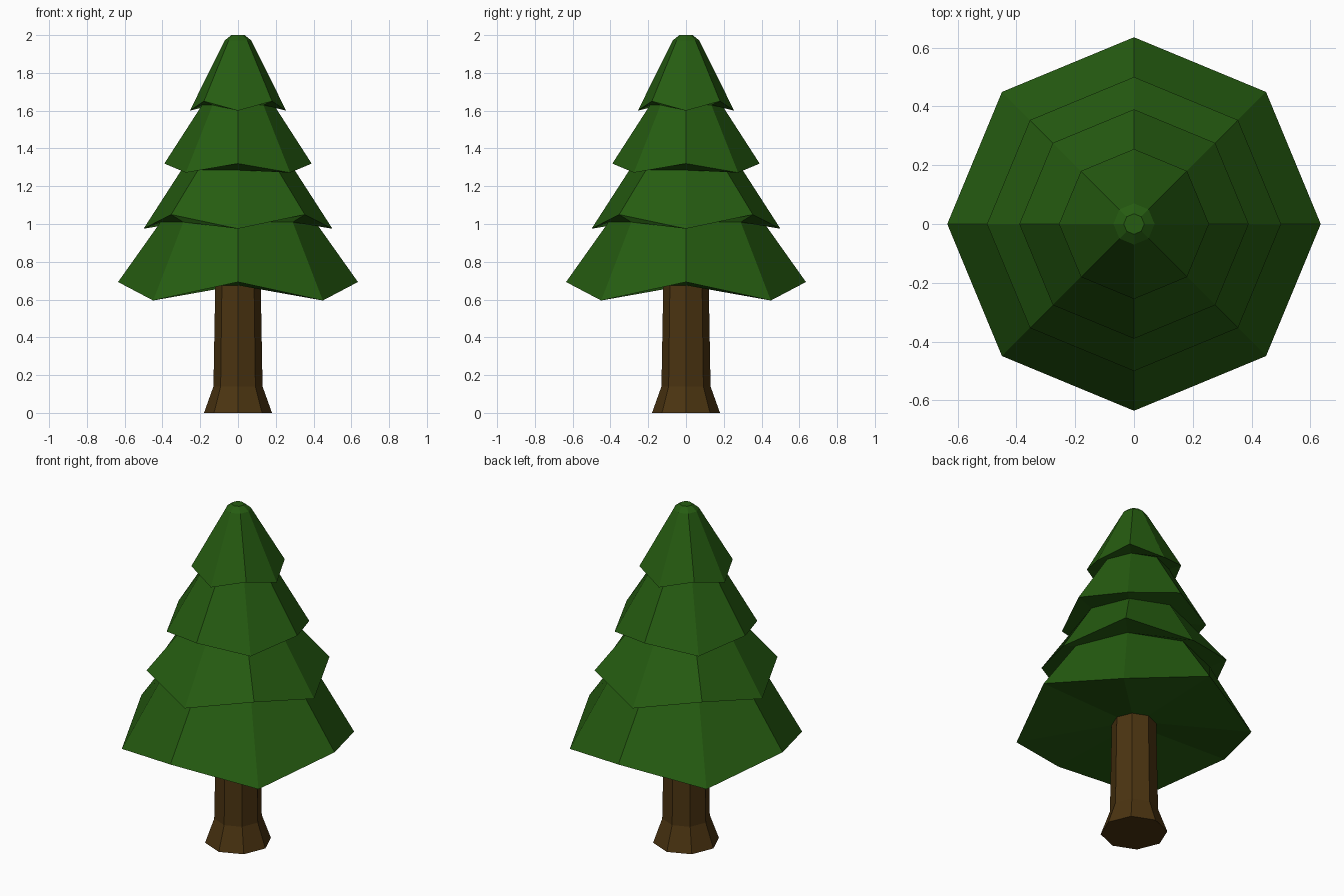
import bpy
import math

if "Cube" in bpy.data.objects:
    bpy.data.objects.remove(bpy.data.objects["Cube"])

SIDES = 8


def material(name, rgb):
    mat = bpy.data.materials.new(name)
    mat.diffuse_color = (*rgb, 1.0)
    mat.use_nodes = True
    mat.node_tree.nodes["Principled BSDF"].inputs["Base Color"].default_value = mat.diffuse_color
    return mat


def lathe(name, rings, mat):
    """Eight-sided turned solid; each ring is (radius, z on axes, z on diagonals)."""
    verts, faces = [], []
    for r, z_axis, z_diag in rings:
        for i in range(SIDES):
            a = math.tau * i / SIDES
            verts.append((r * math.cos(a), r * math.sin(a), z_diag if i % 2 else z_axis))
    for k in range(len(rings) - 1):
        for i in range(SIDES):
            j = (i + 1) % SIDES
            a, b = k * SIDES, (k + 1) * SIDES
            faces.append((a + i, a + j, b + j, b + i))
    faces.append(tuple(reversed(range(SIDES))))
    top = (len(rings) - 1) * SIDES
    faces.append(tuple(range(top, top + SIDES)))
    mesh = bpy.data.meshes.new(name)
    mesh.from_pydata(verts, [], faces)
    mesh.materials.append(mat)
    obj = bpy.data.objects.new(name, mesh)
    bpy.context.collection.objects.link(obj)
    return obj


bark = material("bark brown", (0.070, 0.034, 0.0055))
needles = material("needle green", (0.019, 0.108, 0.0055))

# Trunk with flared foot
lathe("trunk", [(0.18, 0, 0), (0.13, 0.14, 0.14), (0.12, 0.70, 0.70)], bark)

# Foliage: zigzag hems alternate with the narrow necks under the next tier
lathe("foliage", [
    (0.12, 0.675, 0.675),
    (0.635, 0.693, 0.595), (0.41, 1.01, 1.01),
    (0.50, 0.975, 1.05), (0.30, 1.285, 1.285),
    (0.39, 1.32, 1.272), (0.19, 1.63, 1.63),
    (0.255, 1.60, 1.65), (0.07, 1.972, 1.972),
    (0.035, 2.0, 2.0),
], needles)
